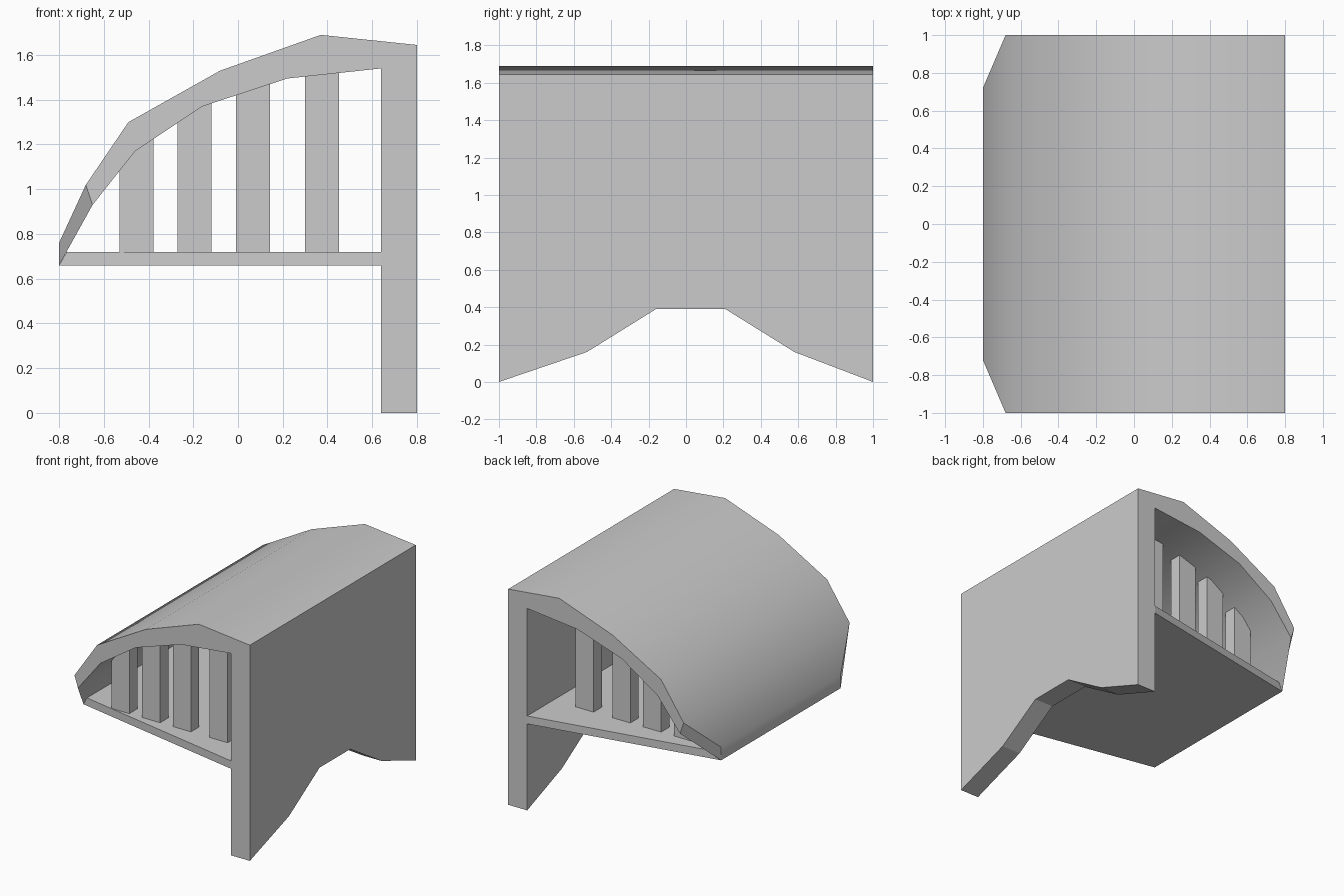
import bpy
import math

if "Cube" in bpy.data.objects:
    bpy.data.objects.remove(bpy.data.objects["Cube"])


def make_object(name, verts, faces):
    mesh = bpy.data.meshes.new(name)
    mesh.from_pydata(verts, [], faces)
    mesh.update()
    obj = bpy.data.objects.new(name, mesh)
    bpy.context.collection.objects.link(obj)
    return obj


def prism(name, near, far):
    """Solid between two matching outlines."""
    n = len(near)
    faces = [tuple(range(n)), tuple(reversed(range(n, 2 * n)))]
    faces += [((i + 1) % n, i, n + i, n + (i + 1) % n) for i in range(n)]
    obj = make_object(name, near + far, faces)
    return obj


# Curved roof: (x, z, half width) outlines, narrower at the front lip
outer = [(-0.8, 0.76, 0.72), (-0.68, 1.02, 1), (-0.49, 1.30, 1),
         (-0.08, 1.53, 1), (0.37, 1.69, 1), (0.8, 1.645, 1)]
inner = [(-0.8, 0.66, 0.72), (-0.65, 0.93, 1), (-0.46, 1.17, 1),
         (-0.16, 1.37, 1), (0.22, 1.495, 1), (0.64, 1.54, 1)]
loop = inner + [(0.8, 1.54, 1)] + outer[::-1]
n = len(loop)
verts = [(x, s * w, z) for s in (-1, 1) for x, z, w in loop]
faces = [((i + 1) % n, i, n + i, n + (i + 1) % n) for i in range(n)]
for i in range(5):
    a, b, c, d = i, i + 1, n - 2 - i, n - 1 - i
    faces += [(a, b, c, d), (n + d, n + c, n + b, n + a)]
faces += [(5, 6, 7), (n + 7, n + 6, n + 5)]
roof = make_object("curved_roof", verts, faces)
bpy.context.view_layer.objects.active = roof
roof.select_set(True)
bpy.ops.object.shade_smooth_by_angle(angle=math.radians(30))

# Back wall with an arched cutout along its foot
wall = [(-1, 0), (-0.53, 0.16), (-0.16, 0.39), (0.21, 0.39),
        (0.58, 0.16), (1, 0), (1, 1.54), (-1, 1.54)]
prism("back_wall", [(0.64, y, z) for y, z in reversed(wall)],
      [(0.8, y, z) for y, z in reversed(wall)])

# Tapered floor shelf
prism("floor_shelf",
      [(0.64, -1, 0.66), (-0.8, -0.72, 0.66), (-0.8, 0.72, 0.66), (0.64, 1, 0.66)],
      [(0.64, -1, 0.72), (-0.765, -0.727, 0.72), (-0.765, 0.727, 0.72), (0.64, 1, 0.72)])

# Columns, topped inside the roof thickness
mid = [((a[0] + b[0]) / 2, (a[1] + b[1]) / 2) for a, b in zip(outer, inner)]


def roof_height(x):
    for (x0, z0), (x1, z1) in zip(mid, mid[1:]):
        if x0 <= x <= x1:
            return z0 + (z1 - z0) * (x - x0) / (x1 - x0)


for side, y0 in (("front", -0.77), ("rear", 0.585)):
    for i, x0 in enumerate((-0.53, -0.27, -0.01, 0.30)):
        x1 = x0 + 0.152
        outline = [(x0, 0.70), (x1, 0.70), (x1, roof_height(x1)), (x0, roof_height(x0))]
        prism(f"{side}_column_{i + 1}", [(x, y0, z) for x, z in outline],
              [(x, y0 + 0.1, z) for x, z in outline])
